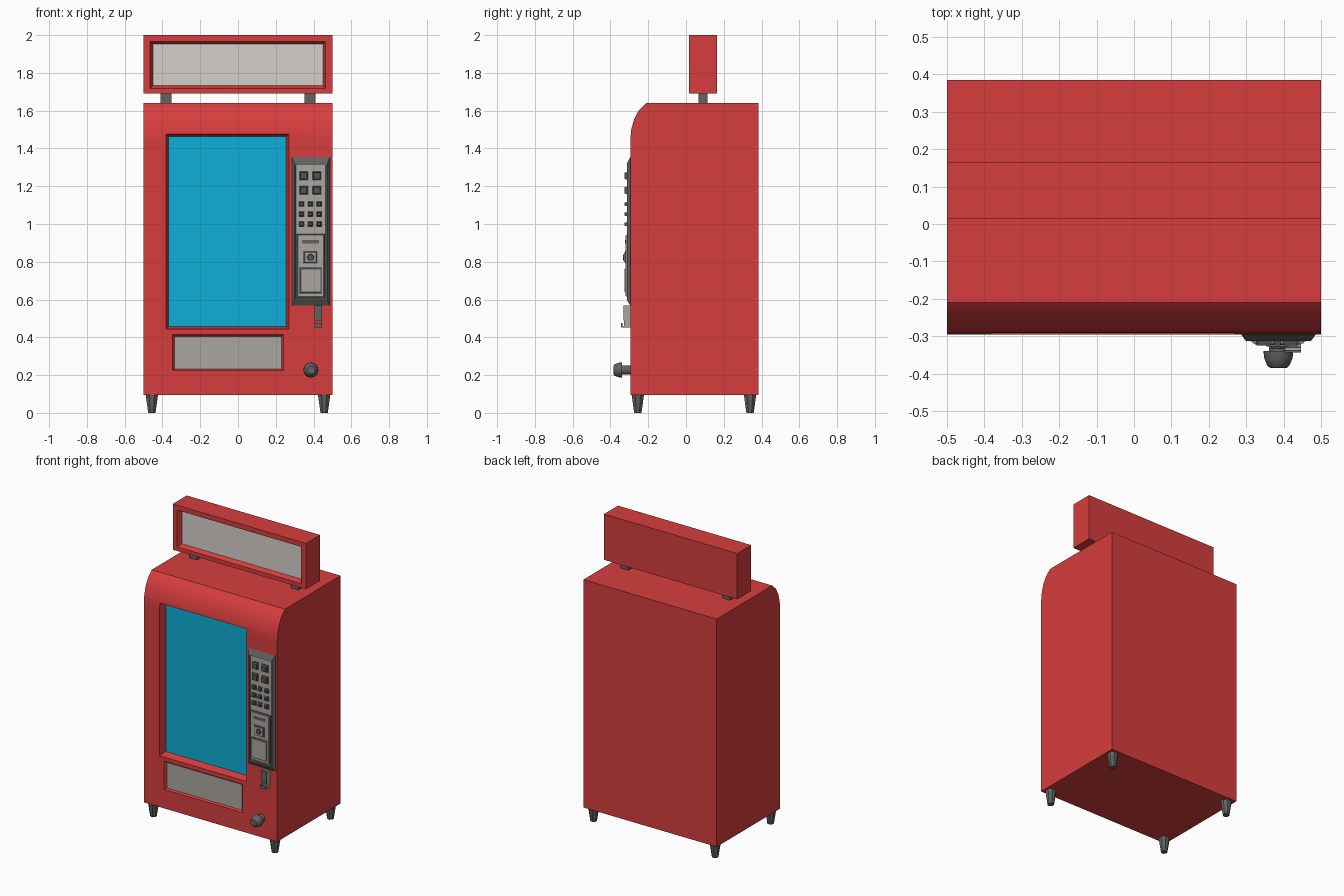
import bpy, bmesh, math
from mathutils import Matrix, Vector

if "Cube" in bpy.data.objects:
    bpy.data.objects.remove(bpy.data.objects["Cube"])


def material(name, rgb):
    m = bpy.data.materials.new(name)
    m.diffuse_color = (*rgb, 1)
    m.use_nodes = True
    m.node_tree.nodes["Principled BSDF"].inputs["Base Color"].default_value = m.diffuse_color
    return m


RED = material("red paint", (0.68, 0.047, 0.047))
CYAN = material("cyan glass", (0.0044, 0.43, 0.69))
PALE = material("pale sign panel", (0.66, 0.63, 0.60))
GREY = material("light grey metal", (0.41, 0.385, 0.356))
DARK = material("dark grey metal", (0.122, 0.122, 0.12))
BUTTON = material("button grey", (0.09, 0.09, 0.088))


def finish(name, bm, mat):
    bmesh.ops.recalc_face_normals(bm, faces=bm.faces)
    me = bpy.data.meshes.new(name)
    bm.to_mesh(me)
    bm.free()
    ob = bpy.data.objects.new(name, me)
    me.materials.append(mat)
    bpy.context.collection.objects.link(ob)
    return ob


def smooth(ob, angle=35):
    bpy.ops.object.select_all(action='DESELECT')
    bpy.context.view_layer.objects.active = ob
    ob.select_set(True)
    bpy.ops.object.shade_smooth_by_angle(angle=math.radians(angle))


def grow(r, d):
    return (r[0] - d, r[1] + d, r[2] - d, r[3] + d)


def loft(name, back, yb, front, yf, mat):
    """Block between two x-z rectangles (x0, x1, z0, z1) at two depths."""
    bm = bmesh.new()
    rings = []
    for (x0, x1, z0, z1), y in ((back, yb), (front, yf)):
        rings.append([bm.verts.new((x, y, z)) for x, z in ((x0, z0), (x1, z0), (x1, z1), (x0, z1))])
    a, b = rings
    bm.faces.new(a)
    bm.faces.new(b)
    for i in range(4):
        j = (i + 1) % 4
        bm.faces.new((a[i], a[j], b[j], b[i]))
    return finish(name, bm, mat)


def box(name, r, yb, yf, mat):
    return loft(name, r, yb, r, yf, mat)


def recess(target, name, outer, inner, y, depth, mat):
    """Cut a tapered pocket in the front and lay a thin panel in it."""
    out = 0.02
    k = 1 + out / depth
    wide = tuple(i + (o - i) * k for o, i in zip(outer, inner))
    cutter = loft("cutter", inner, y + depth, wide, y - out, RED)
    cutter.hide_render = True
    bpy.context.view_layer.objects.active = target
    mod = target.modifiers.new("pocket", 'BOOLEAN')
    mod.operation = 'DIFFERENCE'
    mod.solver = 'EXACT'
    mod.object = cutter
    bpy.ops.object.modifier_apply(modifier=mod.name)
    bpy.data.objects.remove(cutter)
    box(name, inner, y + depth + 0.002, y + depth - 0.003, mat)


def lathe(name, rings, centre, axis, mat, n=12, turn=0.0):
    """Round part: (radius, distance) rings along an axis."""
    rot = Vector((0, 0, 1)).rotation_difference(Vector(axis)).to_matrix().to_4x4()
    place = Matrix.Translation(centre) @ rot
    bm = bmesh.new()
    loops = [[bm.verts.new(place @ Vector((r * math.cos(t), r * math.sin(t), d)))
              for t in (turn + 2 * math.pi * i / n for i in range(n))] for r, d in rings]
    bm.faces.new(loops[0])
    bm.faces.new(loops[-1])
    for a, b in zip(loops, loops[1:]):
        for i in range(n):
            j = (i + 1) % n
            bm.faces.new((a[i], a[j], b[j], b[i]))
    return finish(name, bm, mat)


# cabinet: side profile extruded across x, rounded top front edge
F = -0.295
profile = [(0.385, 0.095), (0.385, 1.64), (-0.21, 1.64), (-0.25, 1.602),
           (-0.275, 1.555), (-0.29, 1.50), (F, 1.44), (F, 0.095)]
bm = bmesh.new()
face = bm.faces.new([bm.verts.new((-0.5, y, z)) for y, z in profile])
ext = bmesh.ops.extrude_face_region(bm, geom=[face])
bmesh.ops.translate(bm, vec=(1, 0, 0), verts=[v for v in ext["geom"] if isinstance(v, bmesh.types.BMVert)])
cabinet = finish("cabinet", bm, RED)
recess(cabinet, "display_window", (-0.382, 0.27, 0.443, 1.477), (-0.367, 0.255, 0.458, 1.462), F, 0.05, CYAN)
recess(cabinet, "delivery_flap", (-0.347, 0.24, 0.224, 0.415), (-0.336, 0.23, 0.232, 0.405), F, 0.015, GREY)
smooth(cabinet, 30)
wn = cabinet.modifiers.new("even shading", 'WEIGHTED_NORMAL')
wn.keep_sharp = True

# sign box on two posts
sign = box("sign_box", (-0.5, 0.5, 1.69, 2.0), 0.165, 0.015, RED)
recess(sign, "sign_panel", (-0.467, 0.463, 1.718, 1.967), (-0.45, 0.45, 1.733, 1.952), 0.015, 0.03, PALE)
for x in (-0.382, 0.38):
    box("sign_post", (x - 0.029, x + 0.029, 1.63, 1.70), 0.115, 0.065, DARK)

# tapered feet
for x in (-0.456, 0.456):
    for y in (-0.255, 0.339):
        lathe("foot", [(0.021, 0), (0.036, 0.1)], (x, y, 0), (0, 0, 1), DARK, 8, math.pi / 8)

# control panel: bevelled dark frame with a sunken grey face
frame = loft("control_frame", (0.283, 0.49, 0.56, 1.363), F + 0.005,
             (0.299, 0.473, 0.597, 1.32), -0.313, DARK)
frame.data.materials.append(GREY)
bm = bmesh.new()
bm.from_mesh(frame.data)
front = min(bm.faces, key=lambda f: f.calc_center_median().y)
bmesh.ops.inset_region(bm, faces=[front], thickness=0.009)
bmesh.ops.inset_region(bm, faces=[front], thickness=0.003, depth=-0.006)
front.material_index = 1
bm.to_mesh(frame.data)
bm.free()


def button(name, x, z, s):
    r = (x - s, x + s, z - s, z + s)
    box(name + "_surround", grow(r, 0.004), -0.30, -0.310, DARK)
    loft(name, r, -0.305, grow(r, -0.004), -0.325, BUTTON)


# selection buttons and keypad
for x in (0.348, 0.418):
    for z in (1.255, 1.178):
        button("selection_button", x, z, 0.021)
for x in (0.336, 0.383, 0.430):
    for z in (1.105, 1.052, 0.999):
        button("keypad_button", x, z, 0.012)

# payment plate with note slot, coin dial and coin door
pay = (0.308, 0.463, 0.61, 0.948)
loft("payment_base", pay, -0.30, grow(pay, -0.004), -0.314, DARK)
loft("payment_plate", grow(pay, -0.006), -0.31, grow(pay, -0.010), -0.319, GREY)
box("note_slot", (0.34, 0.43, 0.898, 0.914), -0.315, -0.322, DARK)
coin = (0.345, 0.422, 0.79, 0.858)
box("coin_border", coin, -0.315, -0.323, DARK)
loft("coin_plate", grow(coin, -0.006), -0.32, grow(coin, -0.009), -0.327, GREY)
lathe("coin_dial", [(0.02, 0), (0.016, 0.012)], (0.384, -0.322, 0.823), (0, -1, 0), BUTTON, 10)
door = (0.324, 0.446, 0.63, 0.772)
box("coin_door_border", door, -0.315, -0.3215, DARK)
loft("coin_door", grow(door, -0.006), -0.318, grow(door, -0.010), -0.325, GREY)

# coin return chute: side cheeks, dark channel, cup lip
for x in (0.404, 0.439):
    box("chute_cheek", (x, x + 0.007, 0.455, 0.568), F + 0.005, -0.328, GREY)
box("chute_channel", (0.411, 0.439, 0.49, 0.568), F + 0.005, -0.325, DARK)
box("chute_face", (0.404, 0.446, 0.488, 0.568), -0.327, -0.331, DARK)
box("chute_floor", (0.404, 0.446, 0.452, 0.46), F + 0.005, -0.342, GREY)
box("chute_lip", (0.404, 0.446, 0.452, 0.475), -0.337, -0.343, DARK)

# round lock knob near the floor
knob = lathe("lock_knob", [(0.025, 0), (0.025, 0.05), (0.040, 0.05), (0.038, 0.068), (0.030, 0.088), (0.022, 0.095)],
             (0.386, -0.29, 0.227), (0, -1, 0), DARK, 16)
smooth(knob, 40)
